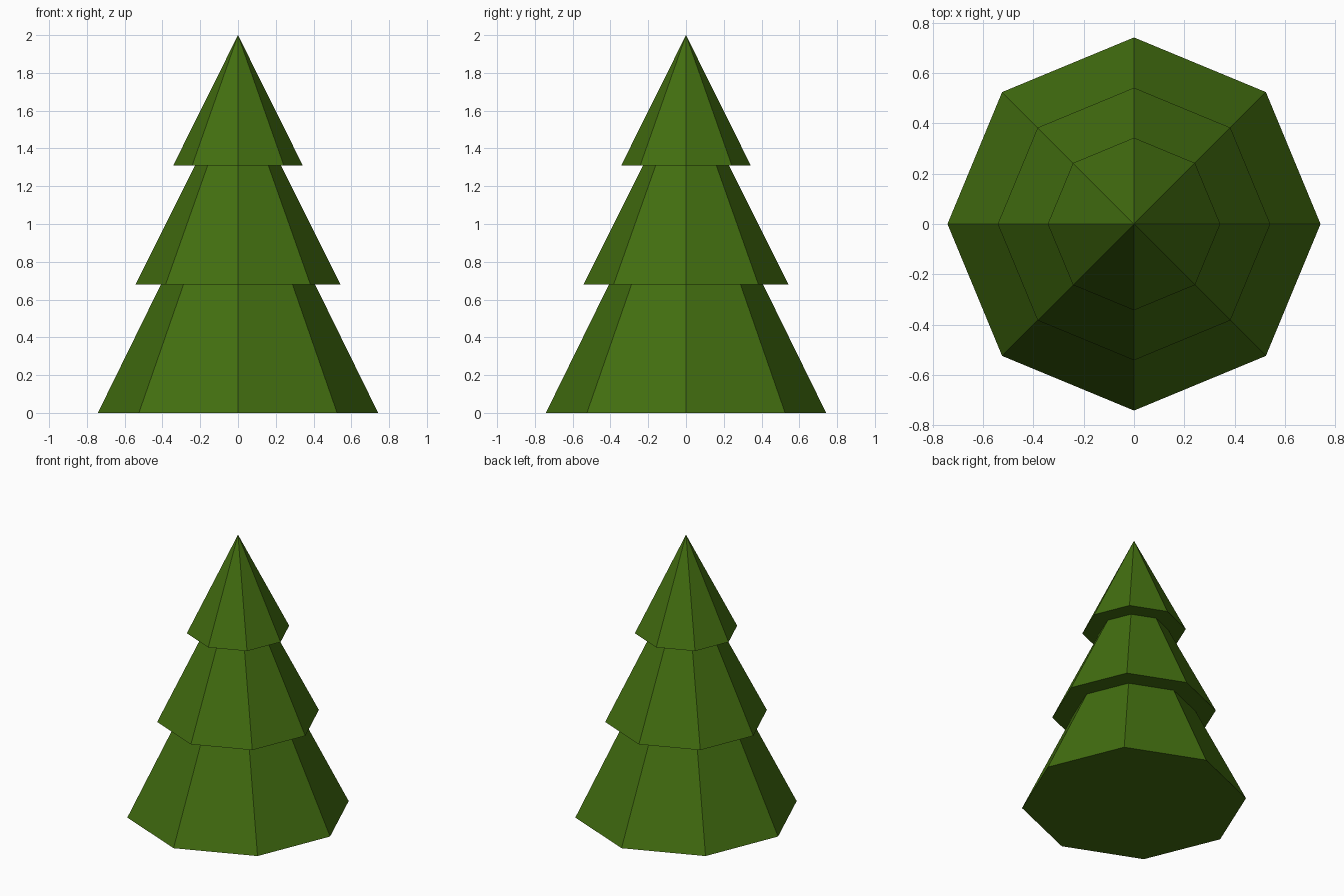
import bpy, bmesh, math

if "Cube" in bpy.data.objects:
    bpy.data.objects.remove(bpy.data.objects["Cube"])

SIDES = 8
# Stepped half-profile (radius, height): three tapering tiers with flat undersides
PROFILE = [(0.742, 0), (0.408, 0.68), (0.542, 0.68),
           (0.227, 1.31), (0.343, 1.31), (0, 2)]

# Foliage: profile spun round the trunk axis, corners on the x and y axes
bm = bmesh.new()
verts = [bm.verts.new((r, 0, z)) for r, z in PROFILE]
edges = [bm.edges.new(pair) for pair in zip(verts, verts[1:])]
bmesh.ops.spin(bm, geom=verts + edges, cent=(0, 0, 0), axis=(0, 0, 1),
               angle=math.tau, steps=SIDES)
bmesh.ops.remove_doubles(bm, verts=bm.verts[:], dist=1e-4)

# Flat base
bmesh.ops.holes_fill(bm, edges=[e for e in bm.edges if e.is_boundary], sides=SIDES)
bmesh.ops.recalc_face_normals(bm, faces=bm.faces[:])

mesh = bpy.data.meshes.new("fir_foliage")
bm.to_mesh(mesh)
bm.free()
tree = bpy.data.objects.new("fir_foliage", mesh)
bpy.context.collection.objects.link(tree)

# Green needles
green = bpy.data.materials.new("needle_green")
green.diffuse_color = (0.055, 0.155, 0.005, 1)
green.use_nodes = True
green.node_tree.nodes["Principled BSDF"].inputs["Base Color"].default_value = green.diffuse_color
mesh.materials.append(green)
